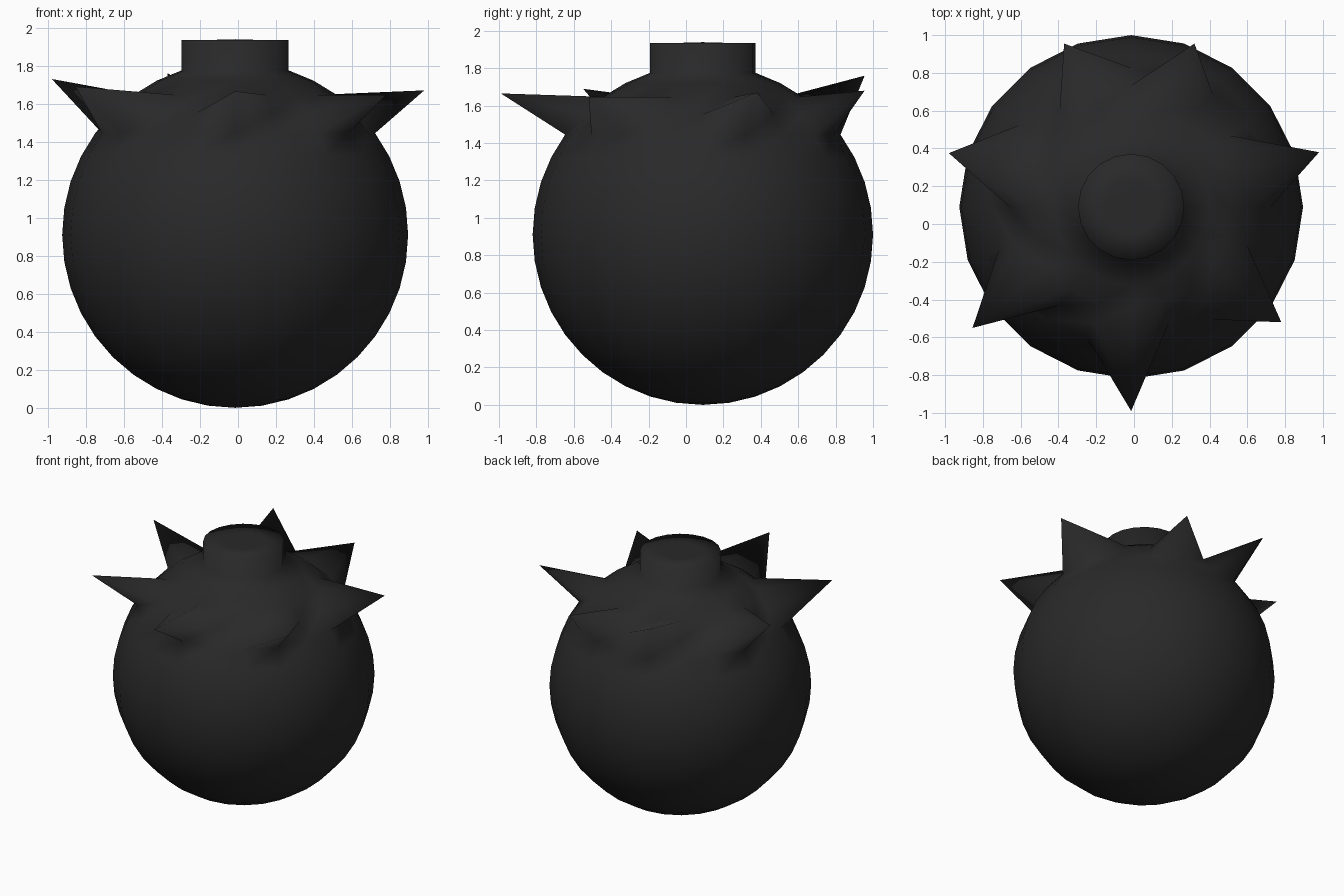
import bpy, bmesh
from math import sin, cos, radians

if "Cube" in bpy.data.objects:
    bpy.data.objects.remove(bpy.data.objects["Cube"])

R, CX, CY, CZ = 0.91, -0.015, 0.09, 0.91
SEG, STEP = 20, 18          # segments and their angle
NECK_TOP = 1.935

bm = bmesh.new()


def ring(lat):
    r, z = R * cos(radians(lat)), CZ + R * sin(radians(lat))
    return [bm.verts.new((CX + r * cos(radians(i * STEP)),
                          CY + r * sin(radians(i * STEP)), z)) for i in range(SEG)]


def bridge(lower, upper):
    # every quad is split from its lower left to its upper right corner
    for i in range(SEG):
        j = (i + 1) % SEG
        bm.faces.new((lower[i], lower[j], upper[j]))
        bm.faces.new((lower[i], upper[j], upper[i]))


# round body, rings every 9 degrees up to the neck
lats = list(range(-81, 73, 9))
rings = [ring(a) for a in lats]

# neck: the last ring raised, then a flat cap
neck = ring(72)
inner = ring(81)
for v in neck + inner:
    v.co.z = NECK_TOP
rings += [neck, inner]
for a, b in zip(rings, rings[1:]):
    bridge(a, b)

# poles
bottom = bm.verts.new((CX, CY, CZ - R))
top = bm.verts.new((CX, CY, NECK_TOP + 0.004))
for i in range(SEG):
    j = (i + 1) % SEG
    bm.faces.new((bottom, rings[0][j], rings[0][i]))
    bm.faces.new((top, inner[i], inner[j]))

# seven leaf spikes: vertices of the 45 degree ring pulled outwards
spikes = {15: (-0.015, -0.99, 1.665), 18: (0.78, -0.52, 1.645),
          1: (0.98, 0.38, 1.67), 4: (0.32, 0.955, 1.68),
          6: (-0.37, 0.955, 1.76), 9: (-0.98, 0.375, 1.73),
          12: (-0.855, -0.55, 1.69)}
leaf_ring = rings[lats.index(45)]
for i, tip in spikes.items():
    leaf_ring[i].co = tip

for f in bm.faces:
    f.smooth = True
bm.normal_update()
mesh = bpy.data.meshes.new("spiked_round_body")
bm.to_mesh(mesh)
bm.free()
obj = bpy.data.objects.new("spiked_round_body", mesh)
bpy.context.collection.objects.link(obj)

# dark finish
mat = bpy.data.materials.new("dark_grey")
mat.diffuse_color = (0.022, 0.022, 0.022, 1)
mat.use_nodes = True
mat.node_tree.nodes["Principled BSDF"].inputs["Base Color"].default_value = mat.diffuse_color
mesh.materials.append(mat)
